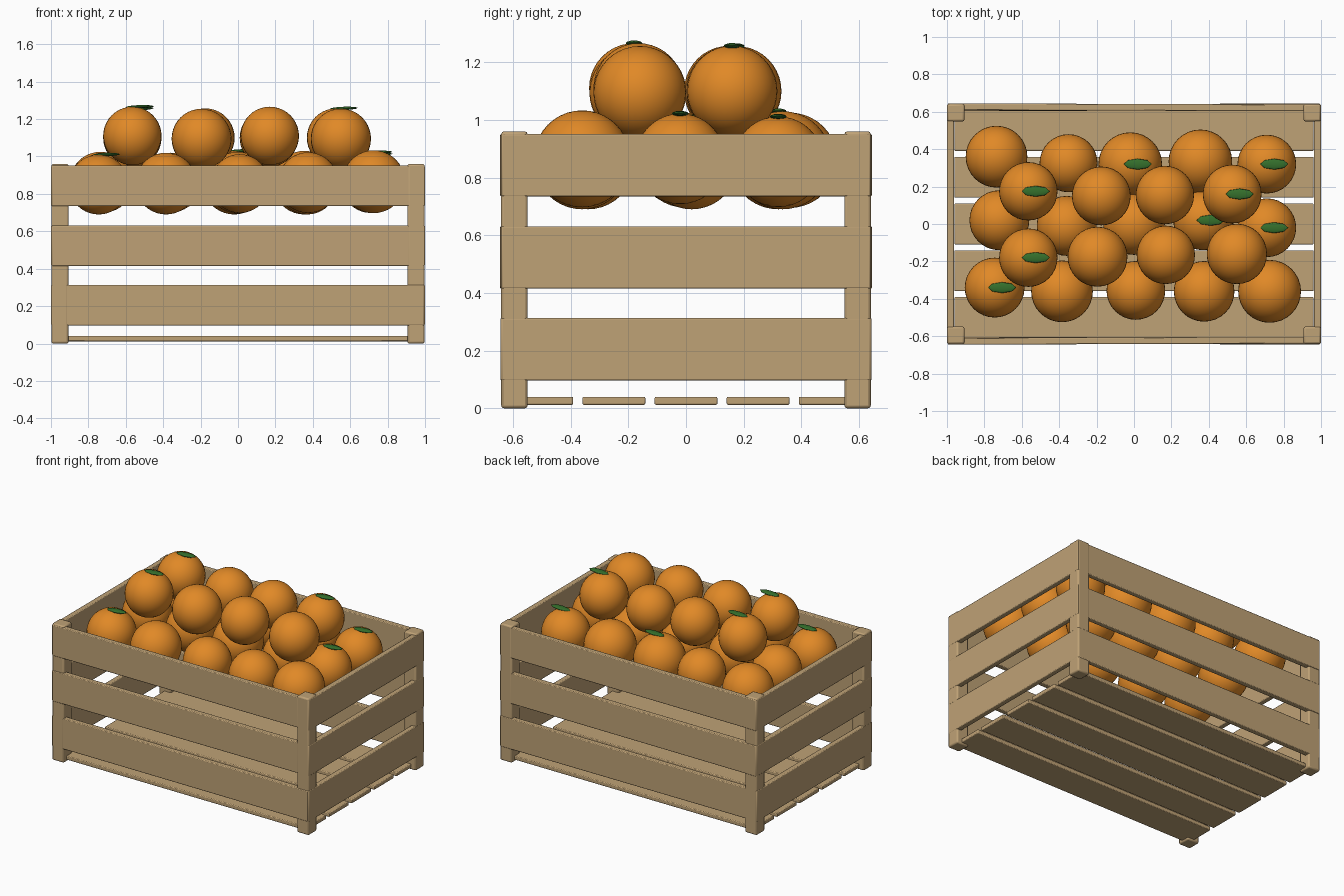
import bpy
from math import radians

cube = bpy.data.objects.get("Cube")
if cube:
    bpy.data.objects.remove(cube, do_unlink=True)


def material(name, rgb):
    m = bpy.data.materials.new(name)
    m.use_nodes = True
    m.diffuse_color = (*rgb, 1)
    m.node_tree.nodes["Principled BSDF"].inputs["Base Color"].default_value = (*rgb, 1)
    return m


WOOD = material("pale wood", (0.52, 0.36, 0.18))
PEEL = material("orange peel", (0.75, 0.25, 0.02))
LEAF = material("leaf green", (0.035, 0.16, 0.025))


def board(name, center, size, tilt=0, bevel=0.005):
    """Wooden box with softened edges, turned slightly about z."""
    bpy.ops.mesh.primitive_cube_add(size=1, location=center)
    ob = bpy.context.object
    ob.name = name
    ob.scale = size
    bpy.ops.object.transform_apply(location=False, rotation=False, scale=True)
    ob.rotation_euler.z = tilt
    ob.data.materials.append(WOOD)
    mod = ob.modifiers.new("soft edges", "BEVEL")
    mod.width = bevel
    mod.segments = 2
    bpy.ops.object.shade_smooth_by_angle(angle=radians(30))


def ball(name, center, size, mat, segments, rings, tilt=0):
    bpy.ops.mesh.primitive_uv_sphere_add(segments=segments, ring_count=rings,
                                         radius=1, location=center)
    ob = bpy.context.object
    ob.name = name
    ob.scale = size
    ob.rotation_euler.y = tilt
    ob.data.materials.append(mat)
    bpy.ops.object.shade_smooth()


# Corner posts
for sx, side in ((-1, "right"), (1, "left")):
    for sy, end in ((-1, "front"), (1, "back")):
        board(f"{end}_{side}_post", (sx * 0.952, sy * 0.595, 0.48),
              (0.092, 0.092, 0.96), bevel=0.01)

# Wall slats, three levels, each nailed on a little askew
levels = (("lower", 0.205, -0.002), ("middle", 0.523, 0.003), ("upper", 0.843, 0.003))
for level, z, tilt in levels:
    for s, end in ((-1, "front"), (1, "back")):
        board(f"{level}_{end}_slat", (0, s * 0.624, z), (1.99, 0.036, 0.216),
              tilt if s < 0 else -tilt)
    for s, side in ((-1, "right"), (1, "left")):
        board(f"{level}_{side}_slat", (s * 0.981, 0, z), (0.036, 1.28, 0.216))

# Floor slats
for i in range(5):
    board(f"floor_slat_{i + 1}", (0, (i - 2) * 0.25, 0.026), (1.92, 0.218, 0.028))

# Fruit: x, y, z, radius, and whether a leaf sits on top
fruit = [
    (-0.735, 0.36, 0.86, 0.165, 0), (-0.35, 0.325, 0.86, 0.155, 0),
    (-0.02, 0.32, 0.86, 0.17, 1), (0.355, 0.335, 0.86, 0.17, 0),
    (0.71, 0.32, 0.855, 0.157, 1),
    (-0.72, 0.02, 0.86, 0.16, 0), (-0.36, -0.01, 0.86, 0.16, 0),
    (0, 0, 0.86, 0.165, 0), (0.37, 0.02, 0.85, 0.16, 1),
    (0.71, -0.02, 0.865, 0.157, 1),
    (-0.745, -0.34, 0.85, 0.16, 1), (-0.385, -0.36, 0.855, 0.165, 0),
    (0.01, -0.355, 0.855, 0.157, 0), (0.375, -0.36, 0.86, 0.162, 0),
    (0.725, -0.36, 0.865, 0.168, 0),
    (-0.565, 0.175, 1.1, 0.156, 1), (-0.175, 0.15, 1.1, 0.157, 0),
    (0.165, 0.155, 1.1, 0.156, 0), (0.525, 0.16, 1.1, 0.157, 1),
    (-0.565, -0.18, 1.11, 0.156, 1), (-0.195, -0.175, 1.095, 0.16, 0),
    (0.17, -0.165, 1.11, 0.156, 0), (0.55, -0.16, 1.095, 0.161, 0),
]
for i, (x, y, z, r, leafy) in enumerate(fruit, 1):
    ball(f"orange_{i}", (x, y, z), (r, r, r), PEEL, 32, 20)
    if leafy:
        ball(f"leaf_{i}", (x + 0.04, y, z + r), (0.075, 0.029, 0.009),
             LEAF, 8, 6, radians(-2))
